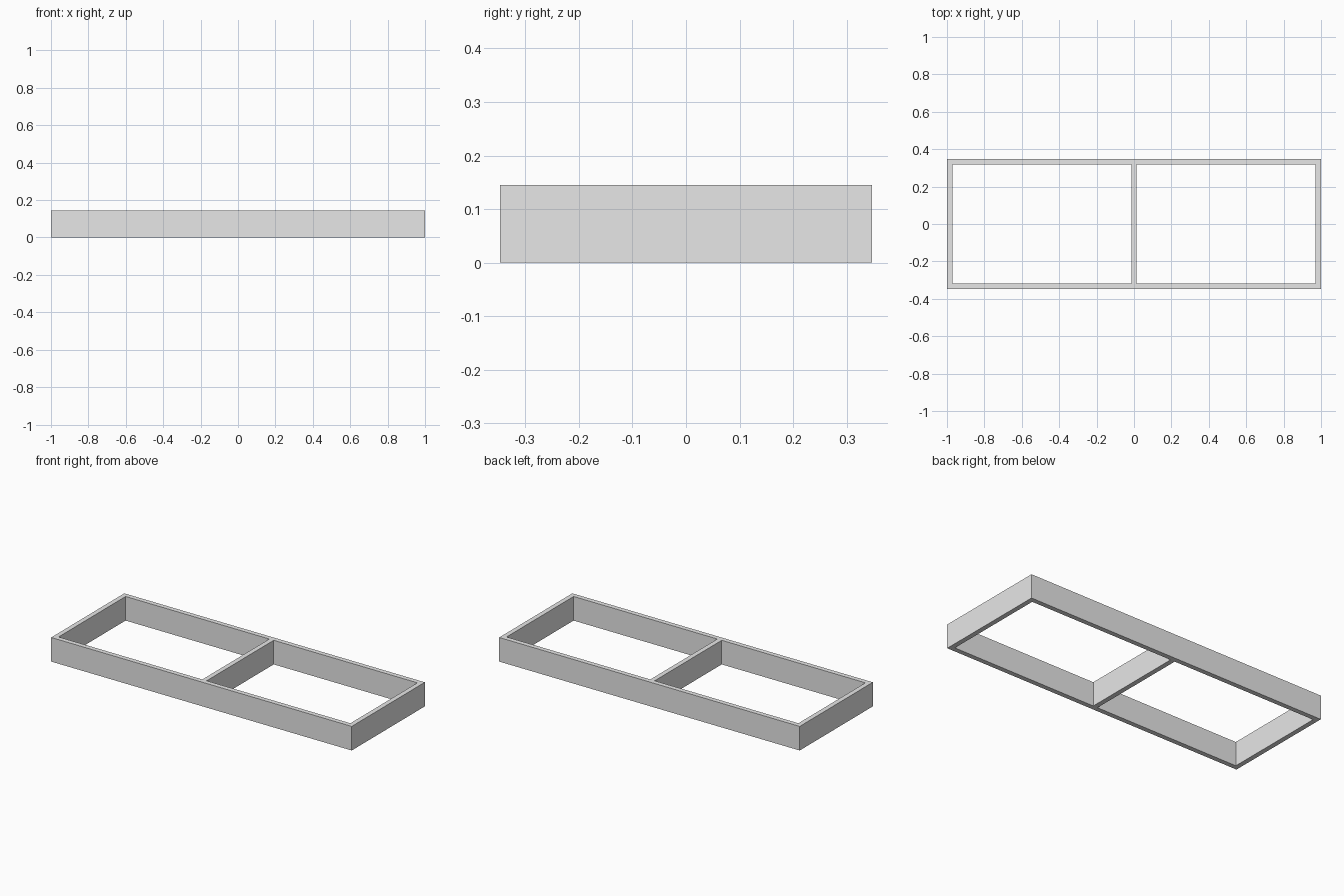
import bpy
import bmesh
from mathutils import Matrix, Vector

cube = bpy.data.objects.get("Cube")
if cube:
    bpy.data.objects.remove(cube, do_unlink=True)

LENGTH, DEPTH, HEIGHT, BOARD = 2.0, 0.695, 0.145, 0.029
INNER = DEPTH - 2 * BOARD

# Single plain grey
grey = bpy.data.materials.new("plain_grey")
grey.use_nodes = True
colour = (0.8, 0.8, 0.8, 1.0)
grey.diffuse_color = colour
grey.node_tree.nodes["Principled BSDF"].inputs["Base Color"].default_value = colour


def board(name, x, y, size_x, size_y):
    """Upright board standing on the ground, centred on x, y."""
    bm = bmesh.new()
    matrix = (Matrix.Translation((x, y, HEIGHT / 2))
              @ Matrix.Diagonal(Vector((size_x, size_y, HEIGHT, 1))))
    bmesh.ops.create_cube(bm, size=1, matrix=matrix)
    mesh = bpy.data.meshes.new(name)
    bm.to_mesh(mesh)
    bm.free()
    mesh.materials.append(grey)
    obj = bpy.data.objects.new(name, mesh)
    bpy.context.collection.objects.link(obj)


# Long rails at front and back
for name, side in (("front_rail", -1), ("back_rail", 1)):
    board(name, 0, side * (DEPTH - BOARD) / 2, LENGTH, BOARD)

# Short boards between the rails: both ends and the middle divider
for name, side in (("right_end", -1), ("divider", 0), ("left_end", 1)):
    board(name, side * (LENGTH - BOARD) / 2, 0, BOARD, INNER)
